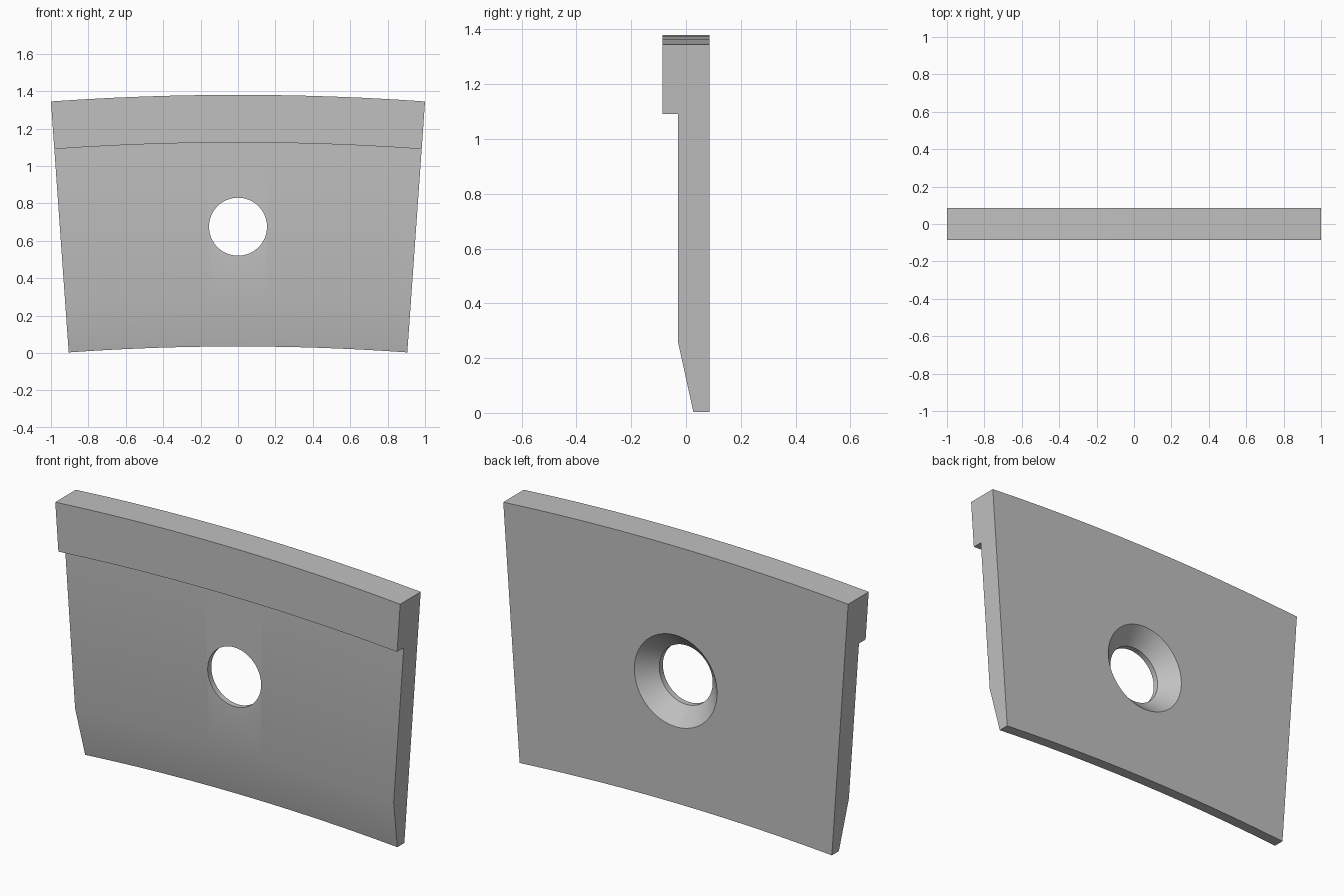
import bpy, bmesh
from math import sin, cos, pi, radians

if "Cube" in bpy.data.objects:
    bpy.data.objects.remove(bpy.data.objects["Cube"], do_unlink=True)

# Material
grey = bpy.data.materials.new("plain grey")
grey.use_nodes = True
colour = (0.53, 0.53, 0.53, 1)
grey.diffuse_color = colour
grey.node_tree.nodes["Principled BSDF"].inputs["Base Color"].default_value = colour


def make_object(name, rings, closed):
    """Skin a list of equal rings; closed joins the last ring to the first, else caps the ends."""
    bm = bmesh.new()
    loops = [[bm.verts.new(p) for p in ring] for ring in rings]
    n = len(loops[0])
    pairs = list(zip(loops, loops[1:]))
    for a, b in pairs:
        for i in range(n):
            j = (i + 1) % n
            bm.faces.new((a[i], a[j], b[j], b[i]))
    if closed:
        bm.faces.new(loops[0])
        bm.faces.new(loops[-1])
    bmesh.ops.recalc_face_normals(bm, faces=bm.faces)
    mesh = bpy.data.meshes.new(name)
    bm.to_mesh(mesh)
    bm.free()
    mesh.materials.append(grey)
    obj = bpy.data.objects.new(name, mesh)
    bpy.context.collection.objects.link(obj)
    return obj


# Plate: a lipped, chamfered section (y, height) swept about a distant y axis
HALF_ANGLE = 0.0705
RADIUS = 1 / sin(HALF_ANGLE)
CENTRE_Z = 1.38 - RADIUS
STEPS = 12
section = [(0.085, 0.035), (0.085, 1.38), (-0.085, 1.38),
           (-0.085, 1.125), (-0.03, 1.125), (-0.03, 0.295), (0.027, 0.035)]
sweep = []
for k in range(STEPS + 1):
    a = HALF_ANGLE * (2 * k / STEPS - 1)
    sweep.append([((z - CENTRE_Z) * sin(a), y, CENTRE_Z + (z - CENTRE_Z) * cos(a))
                  for y, z in section])
plate = make_object("curved_plate", sweep, True)

# Countersunk hole: straight bore at the front, cone opening at the back
HOLE_Z, SIDES = 0.675, 64
bore = [(-0.2, 0.155), (0.0, 0.155), (0.085, 0.24), (0.2, 0.355)]
cutter = make_object("hole_cutter", [
    [(r * cos(2 * pi * i / SIDES), y, HOLE_Z + r * sin(2 * pi * i / SIDES))
     for i in range(SIDES)] for y, r in bore], True)
cutter.hide_render = True

cut = plate.modifiers.new("countersunk_hole", "BOOLEAN")
cut.operation = "DIFFERENCE"
cut.solver = "EXACT"
cut.object = cutter

bpy.ops.object.select_all(action="DESELECT")
plate.select_set(True)
bpy.context.view_layer.objects.active = plate
bpy.ops.object.modifier_apply(modifier=cut.name)
bpy.data.objects.remove(cutter, do_unlink=True)

# Smooth the arcs and the shallow chamfer, keep the corners crisp
bpy.ops.object.shade_smooth_by_angle(angle=radians(30))
